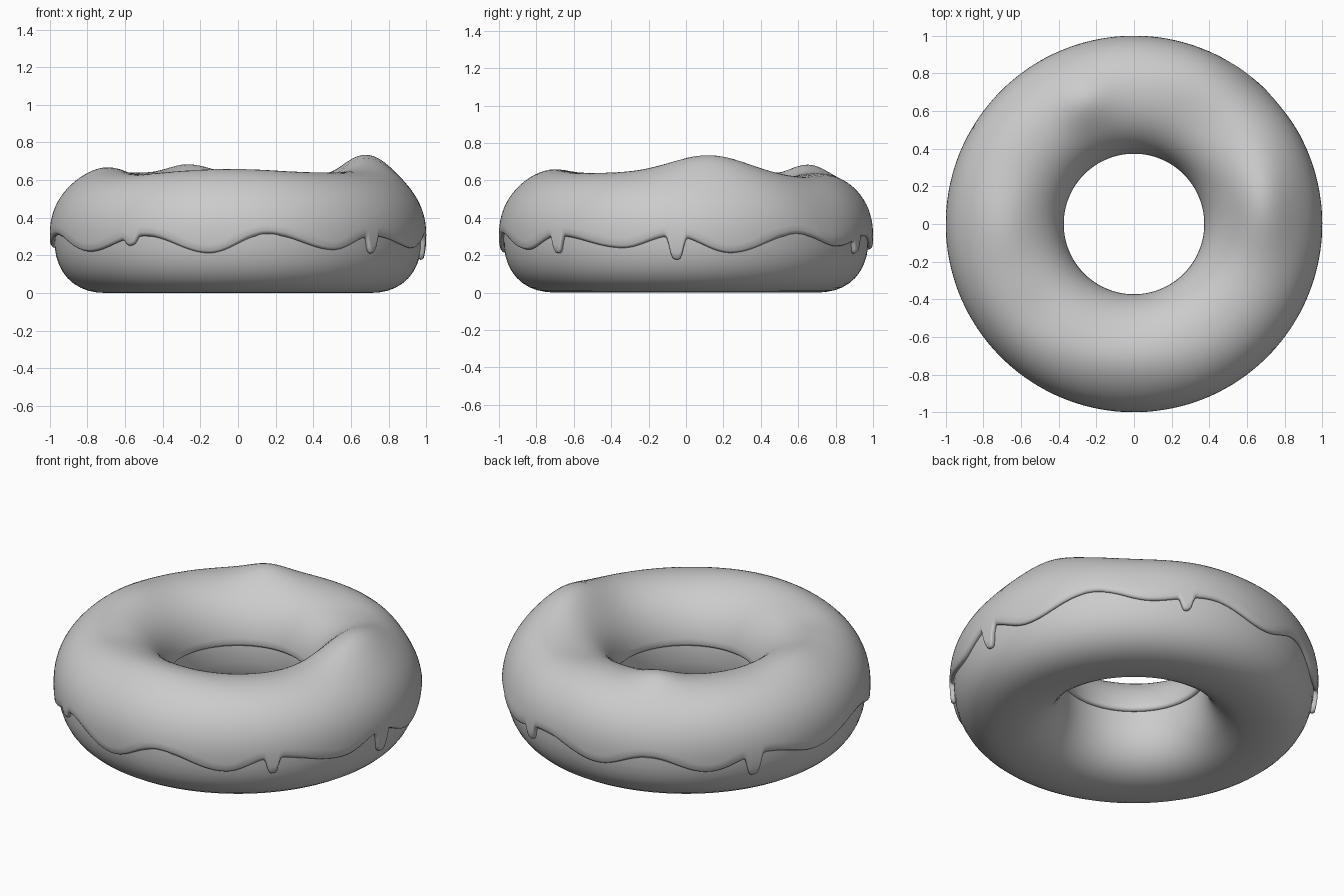
import bpy, bmesh
from math import sin, cos, pi, asin, exp, radians, degrees, copysign

if "Cube" in bpy.data.objects:
    bpy.data.objects.remove(bpy.data.objects["Cube"])

R, ZC = 0.685, 0.31          # ring radius and centre height of the section


def section(t, a, b):
    """Superellipse ring section: fuller underneath than on top."""
    n = 2.4 if sin(t) < 0 else 2.1
    c, s = cos(t), sin(t)
    return (R + a * copysign(abs(c) ** (2 / n), c),
            ZC + b * copysign(abs(s) ** (2 / n), s))


def angle_at(z, b):
    s = (z - ZC) / b
    n = 2.4 if s < 0 else 2.1
    return copysign(asin(min(1, abs(s) ** (n / 2))), s)


def wrap(d):
    return (d + 180) % 360 - 180


# Wavy lower edge of the icing: (degrees, height), plus narrow drips
EDGE = [(-166, .315), (-143, .22), (-120, .31), (-99, .212), (-81, .32), (-59, .23),
        (-44, .31), (-20, .24), (-4, .31), (14, .212), (37, .32), (55, .25),
        (75, .31), (96, .23), (113, .31), (132, .225), (150, .31), (171, .24), (194, .315)]
DRIPS = [(-125, .045, 2.2), (-44, .10, 2.0), (-3, .135, 2.4), (67, .08, 2.0), (147, .13, 2.4)]


def drip_amount(deg, w_scale=1.0):
    return sum(d * exp(-abs(wrap(deg - c) / (w * w_scale)) ** 4) for c, d, w in DRIPS)


def edge_height(deg):
    deg = (deg + 166) % 360 - 166
    for (a0, z0), (a1, z1) in zip(EDGE, EDGE[1:]):
        if a0 <= deg <= a1:
            f = (1 - cos(pi * (deg - a0) / (a1 - a0))) / 2
            return z0 + (z1 - z0) * f - drip_amount(deg)
    return 0.27


# Soft lumps on top: x, y, height, spread x, spread y
LUMPS = [(.68, .12, .095, .19, .28), (-.27, .66, .045, .15, .14), (-.70, .0, .028, .16, .22),
         (-.05, -.72, .02, .35, .16), (.35, .55, -.02, .2, .2), (-.5, -.45, -.01, .15, .15)]


def lump(x, y):
    return sum(h * exp(-((x - cx) / sx) ** 2 - ((y - cy) / sy) ** 2)
               for cx, cy, h, sx, sy in LUMPS)


def build_ring(name, rows, closed):
    """Mesh from rings of points; rows[i] is one section around the ring."""
    bm = bmesh.new()
    vs = [[bm.verts.new(p) for p in row] for row in rows]
    n, m = len(vs), len(vs[0])
    for i in range(n):
        a, b = vs[i], vs[(i + 1) % n]
        for j in range(m if closed else m - 1):
            k = (j + 1) % m
            bm.faces.new((a[j], b[j], b[k], a[k]))
    bmesh.ops.recalc_face_normals(bm, faces=bm.faces)
    me = bpy.data.meshes.new(name)
    bm.to_mesh(me)
    bm.free()
    ob = bpy.data.objects.new(name, me)
    bpy.context.collection.objects.link(ob)
    for p in me.polygons:
        p.use_smooth = True
    return ob


# Dough ring
rows = []
for i in range(128):
    th = 2 * pi * i / 128
    row = []
    for j in range(40):
        r, z = section(2 * pi * j / 40, .292, .31)
        row.append((r * cos(th), r * sin(th), z))
    rows.append(row)
build_ring("dough", rows, True)

# Icing shell: outer edge -> over the top -> inner edge, closed underneath
A, B, N = .315, .33, 36
rows = []
for i in range(600):
    th = 2 * pi * i / 600
    deg = degrees(th)
    t0 = angle_at(edge_height(deg), B)
    t1 = pi - angle_at(.35, B)
    dent = .03 * exp(-(wrap(deg - 50) / 14) ** 2)
    row = []
    # (angle, inset): rounded lips at both ends, flat underside tucked into the dough
    prof = [(t0 + .05, .035), (t0, .026), (t0 - .012, .016), (t0 + .005, .006)]
    prof += [(t0 + .035 + (t1 - t0 - .07) * k / N, 0) for k in range(N + 1)]
    prof += [(t1 - .005, .006), (t1 + .012, .016), (t1, .026), (t1 - .05, .035)]
    for t, inset in prof:
        r, z = section(t, A - inset, B - inset)
        if t < pi / 2:
            r -= dent * max(0, sin(t)) ** .6 * max(0, cos(t))
        x, y = r * cos(th), r * sin(th)
        z += lump(x, y) * max(0, sin(t)) ** 1.2
        row.append((x, y, z))
    rows.append(row)
build_ring("icing", rows, False)
